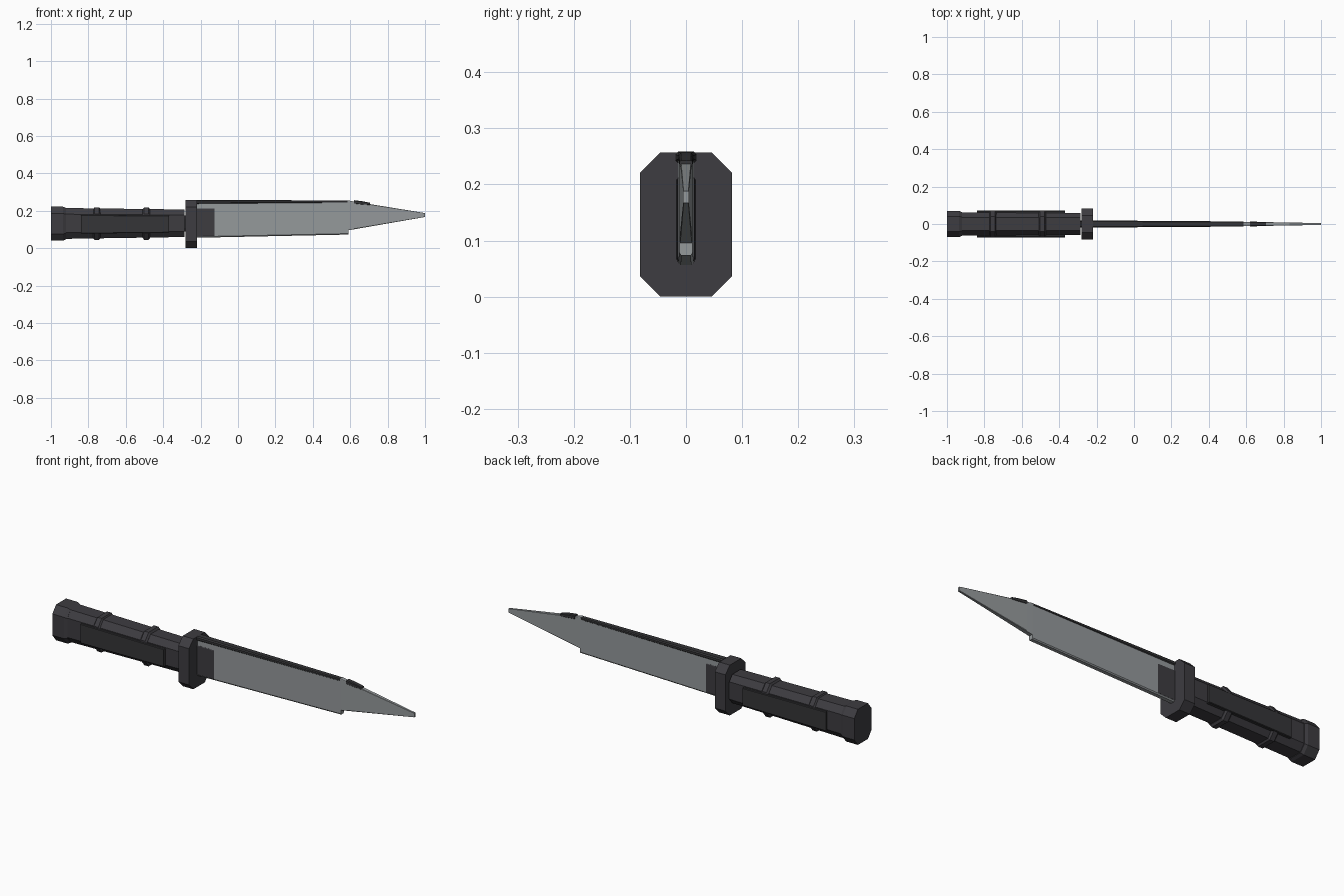
import bpy, bmesh

cube = bpy.data.objects.get("Cube")
if cube:
    bpy.data.objects.remove(cube, do_unlink=True)


def material(name, colour):
    m = bpy.data.materials.new(name)
    m.use_nodes = True
    m.diffuse_color = (*colour, 1)
    bsdf = next(n for n in m.node_tree.nodes if n.type == 'BSDF_PRINCIPLED')
    bsdf.inputs["Base Color"].default_value = (*colour, 1)
    return m


dark = material("dark polymer", (0.047, 0.045, 0.052))
black = material("black grip", (0.036, 0.036, 0.039))
steel = material("grey steel", (0.30, 0.32, 0.33))


def loft(name, mat, stations, cut_y, cut_z):
    """Chamfered bar along x; each station is (x, low z, high z, half width).
    The chamfers are fractions of the half width and of the height."""
    bm = bmesh.new()
    rings = []
    for x, lo, hi, w in stations:
        v, c = w * (1 - cut_y), (hi - lo) * cut_z
        section = [(v, lo), (w, lo + c), (w, hi - c), (v, hi),
                   (-v, hi), (-w, hi - c), (-w, lo + c), (-v, lo)]
        rings.append([bm.verts.new((x, y, z)) for y, z in section])
    for a, b in zip(rings, rings[1:]):
        for i in range(8):
            j = (i + 1) % 8
            bm.faces.new((a[i], a[j], b[j], b[i]))
    bm.faces.new(rings[0])
    bm.faces.new(rings[-1])
    bmesh.ops.recalc_face_normals(bm, faces=bm.faces)
    mesh = bpy.data.meshes.new(name)
    bm.to_mesh(mesh)
    bm.free()
    mesh.materials.append(mat)
    obj = bpy.data.objects.new(name, mesh)
    bpy.context.collection.objects.link(obj)
    return obj


# Handle, pommel and guard
loft("handle", dark, [(-0.93, 0.05, 0.215, 0.062), (-0.285, 0.06, 0.207, 0.058)], 0.42, 0.2)
loft("pommel", dark, [(-1.0, 0.04, 0.222, 0.07), (-0.935, 0.04, 0.222, 0.07),
                      (-0.92, 0.047, 0.215, 0.064)], 0.42, 0.2)
loft("guard", dark, [(-0.28, 0.0, 0.257, 0.082), (-0.22, 0.0, 0.257, 0.082)], 0.44, 0.14)
loft("tang", dark, [(-0.29, 0.09, 0.175, 0.02), (-0.27, 0.09, 0.175, 0.02)], 0.3, 0.2)

# Raised bands round the handle
for label, x in (("rear", -0.755), ("front", -0.49)):
    loft(label + "_band", dark, [(x - 0.02, 0.055, 0.208, 0.062), (x - 0.012, 0.045, 0.219, 0.067),
                                 (x + 0.012, 0.045, 0.219, 0.067), (x + 0.02, 0.055, 0.208, 0.062)],
         0.42, 0.2)

# Grip panels on both sides
loft("grip_panels", black, [(-0.84, 0.078, 0.178, 0.071), (-0.37, 0.083, 0.174, 0.071)], 0.04, 0.03)

# Blade body, then the stepped-in point
loft("blade", steel, [(-0.22, 0.056, 0.245, 0.014), (0.59, 0.073, 0.25, 0.012)], 0.3, 0.03)
loft("blade_point", steel, [(0.585, 0.095, 0.256, 0.012), (0.62, 0.101, 0.25, 0.0115),
                            (1.0, 0.167, 0.188, 0.005)], 0.15, 0.02)

# Dark sleeve by the guard and dark spine strips
loft("blade_sleeve", dark, [(-0.22, 0.063, 0.212, 0.0165), (-0.125, 0.065, 0.212, 0.0155)], 0.1, 0.02)
loft("spine", black, [(-0.22, 0.237, 0.259, 0.019), (0.585, 0.242, 0.255, 0.0135)], 0.3, 0.25)
loft("point_spine", black, [(0.62, 0.236, 0.257, 0.0125), (0.66, 0.232, 0.252, 0.012),
                            (0.705, 0.23, 0.243, 0.0115)], 0.25, 0.2)
